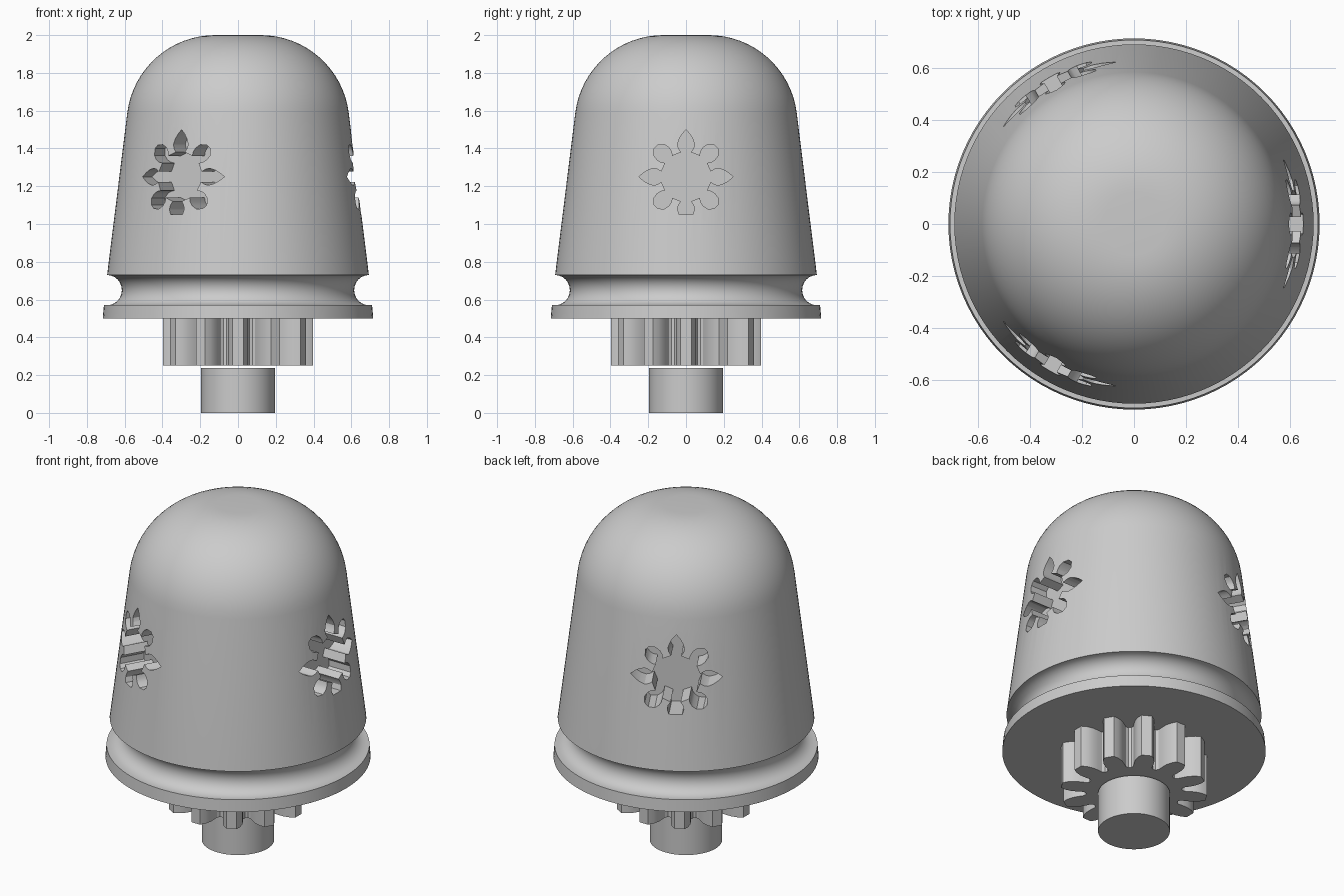
import bpy, bmesh
from math import sin, cos, pi, radians
from mathutils import Matrix

if "Cube" in bpy.data.objects:
    bpy.data.objects.remove(bpy.data.objects["Cube"])

# One plain grey for every part
grey = bpy.data.materials.new("plain_grey")
grey.use_nodes = True
colour = (0.6, 0.6, 0.6, 1)
grey.diffuse_color = colour
grey.node_tree.nodes["Principled BSDF"].inputs["Base Color"].default_value = colour


def make_object(name, bm):
    bmesh.ops.recalc_face_normals(bm, faces=bm.faces)
    mesh = bpy.data.meshes.new(name)
    bm.to_mesh(mesh)
    bm.free()
    mesh.materials.append(grey)
    obj = bpy.data.objects.new(name, mesh)
    bpy.context.collection.objects.link(obj)
    return obj


def smooth(obj, angle=30):
    bpy.ops.object.select_all(action='DESELECT')
    obj.select_set(True)
    bpy.context.view_layer.objects.active = obj
    bpy.ops.object.shade_smooth_by_angle(angle=radians(angle))


def lathe(name, profile, steps=96):
    """Revolve (radius, height) points; the profile starts and ends off the axis."""
    bm = bmesh.new()
    rings = [[bm.verts.new((r * cos(2 * pi * i / steps), r * sin(2 * pi * i / steps), z))
              for i in range(steps)] for r, z in profile]
    for a, b in zip(rings, rings[1:]):
        for i in range(steps):
            j = (i + 1) % steps
            bm.faces.new((a[i], a[j], b[j], b[i]))
    bm.faces.new(rings[0])
    bm.faces.new(rings[-1])
    return make_object(name, bm)


def prism(name, outline, low, high):
    """Extrude a flat outline from low to high along z."""
    bm = bmesh.new()
    base = bm.faces.new([bm.verts.new((x, y, low)) for x, y in outline])
    grown = bmesh.ops.extrude_face_region(bm, geom=[base])["geom"]
    bmesh.ops.translate(bm, vec=(0, 0, high - low),
                        verts=[v for v in grown if isinstance(v, bmesh.types.BMVert)])
    return make_object(name, bm)


def spokes(profiles):
    """Outline of evenly spaced, symmetric spokes given as (radius, half width)."""
    points = []
    for k, profile in enumerate(profiles):
        a = 2 * pi * k / len(profiles)
        side = [(r, -w) for r, w in profile]
        side += [(r, w) for r, w in reversed(profile) if w > 0]
        points += [(r * cos(a) - w * sin(a), r * sin(a) + w * cos(a)) for r, w in side]
    return points


# Bell body: flange, round groove, tapered wall and dome
body_profile = [(0.716, 0.5), (0.71, 0.57)]
for i in range(13):
    a = -pi / 2 - pi * i / 12
    body_profile.append((0.693 + 0.078 * cos(a), 0.65 + 0.08 * sin(a)))
for i in range(17):
    a = radians(7 + 83 * i / 16)
    body_profile.append((0.12 + 0.47 * cos(a), 1.53 + 0.47 * sin(a)))
body = lathe("bell_body", body_profile)

# Flower pockets sunk into the wall on three sides
long_petal = [(0.13, 0.027), (0.15, 0.04), (0.172, 0.045), (0.2, 0.036),
              (0.225, 0.021), (0.25, 0)]
short_petal = [(0.13, 0.027), (0.15, 0.04), (0.172, 0.045), (0.2, 0.04), (0.225, 0.014)]
blunt_petal = [(0.13, 0.027), (0.15, 0.04), (0.172, 0.045), (0.2, 0.036)]
petals = [long_petal, short_petal] * 4
petals[6] = blunt_petal
for k in range(3):
    cutter = prism("pocket_cutter", spokes(petals), 0.48, 0.9)
    # Local x, y, z become sideways, up and outwards
    turn = Matrix(((0, 0, 1), (1, 0, 0), (0, 1, 0))).to_4x4()
    cutter.data.transform(Matrix.Rotation(2 * pi * k / 3, 4, 'Z')
                          @ Matrix.Translation((0, 0, 1.25)) @ turn)
    cutter.hide_render = True
    mod = body.modifiers.new("pocket", 'BOOLEAN')
    mod.operation = 'DIFFERENCE'
    mod.solver = 'EXACT'
    mod.object = cutter
    bpy.context.view_layer.objects.active = body
    bpy.ops.object.modifier_apply(modifier=mod.name)
    bpy.data.objects.remove(cutter)
smooth(body)

# Drive gear with twelve rounded teeth
tooth = [(0.255, 0.06), (0.27, 0.051), (0.3, 0.053), (0.335, 0.053),
         (0.37, 0.044), (0.398, 0.028)]
gear = prism("drive_gear", spokes([tooth] * 12), 0.25, 0.5)
smooth(gear)

# Short shaft below the gear
shaft = lathe("shaft", [(0.195, 0), (0.195, 0.238)], 64)
smooth(shaft)
